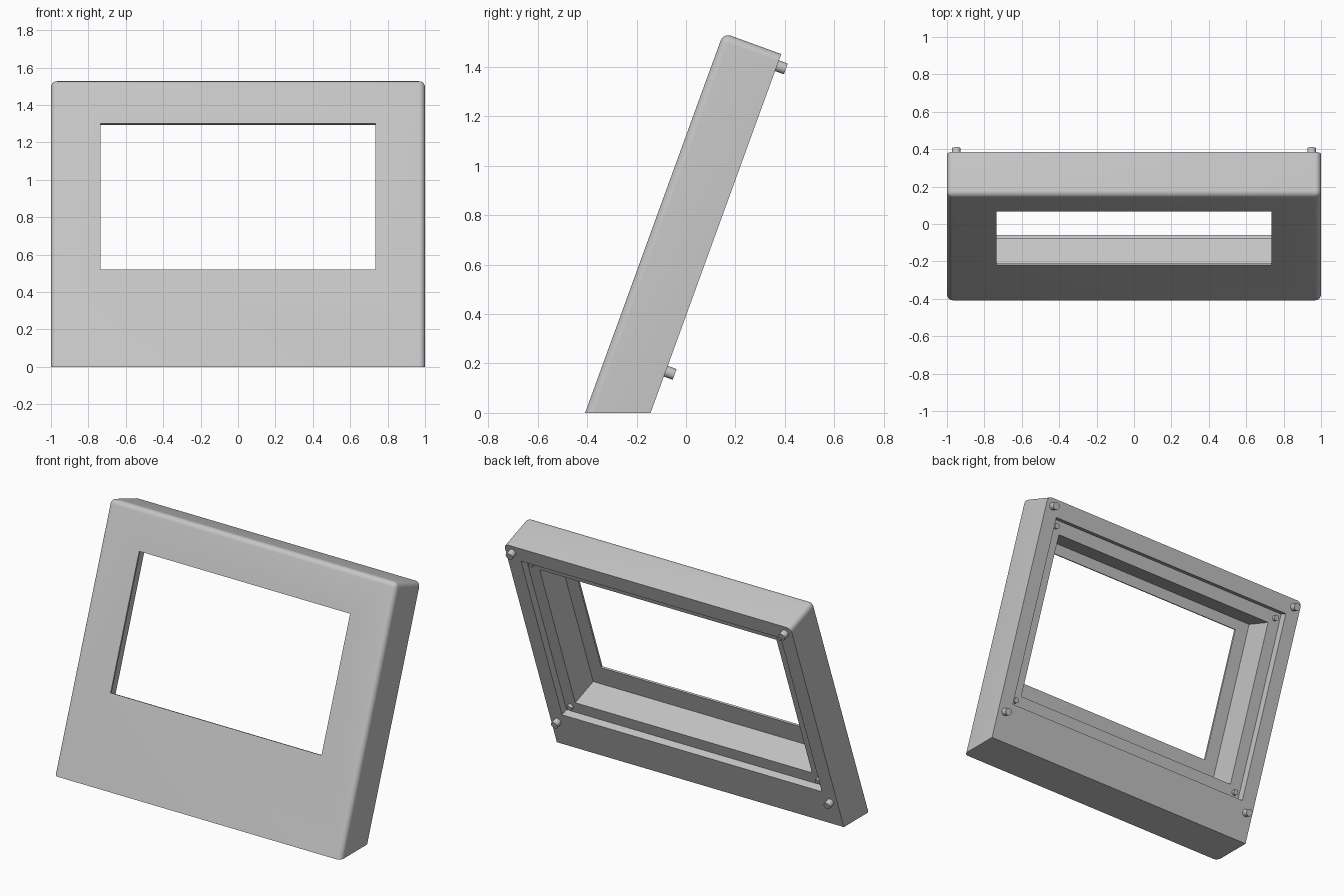
import bpy, bmesh, math
from mathutils import Matrix, Vector

if "Cube" in bpy.data.objects:
    bpy.data.objects.remove(bpy.data.objects["Cube"], do_unlink=True)

# Leaning frame: local x = width, local y = depth from the front, local z = up the slope
TILT = Matrix.Translation((0, -0.408, 0)) @ Matrix.Rotation(math.radians(-20), 4, "X")
THICK, LENGTH = 0.249, 1.635

grey = bpy.data.materials.new("light_grey_plastic")
grey.use_nodes = True
colour = (0.56, 0.56, 0.56, 1)
grey.diffuse_color = colour
grey.node_tree.nodes["Principled BSDF"].inputs["Base Color"].default_value = colour


def finish(name, bm):
    bmesh.ops.recalc_face_normals(bm, faces=bm.faces)
    mesh = bpy.data.meshes.new(name)
    bm.to_mesh(mesh)
    bm.free()
    mesh.materials.append(grey)
    obj = bpy.data.objects.new(name, mesh)
    bpy.context.collection.objects.link(obj)
    return obj


def activate(obj):
    bpy.ops.object.select_all(action="DESELECT")
    obj.select_set(True)
    bpy.context.view_layer.objects.active = obj


def box(half_x, y0, y1, z0, z1):
    bm = bmesh.new()
    size = Matrix.Diagonal((2 * half_x, y1 - y0, z1 - z0, 1))
    centre = Matrix.Translation((0, (y0 + y1) / 2, (z0 + z1) / 2))
    bmesh.ops.create_cube(bm, size=1, matrix=centre @ size)
    return bm


# Solid housing with rounded front and top corner edges
bm = box(1.0, 0, THICK, -0.2, LENGTH)
rounded = []
for e in bm.edges:
    mid = (e.verts[0].co + e.verts[1].co) / 2
    front = mid.y < 0.001 and mid.z > 0
    top_corner = abs(mid.x) > 0.99 and mid.z > LENGTH - 0.01
    if front or top_corner:
        rounded.append(e)
bmesh.ops.bevel(bm, geom=rounded, offset=0.032, segments=6, profile=0.5, affect="EDGES")
bm.transform(TILT)

# Level foot
cut = bmesh.ops.bisect_plane(bm, geom=bm.verts[:] + bm.edges[:] + bm.faces[:],
                             plane_co=Vector(), plane_no=(0, 0, -1), clear_outer=True)
bmesh.ops.contextual_create(bm, geom=[g for g in cut["geom_cut"] if isinstance(g, bmesh.types.BMEdge)])
housing = finish("housing", bm)

# Stepped opening: rear pocket, inner cavity, front window
openings = {
    "rear_pocket": (0.905, 0.202, 0.4, 0.335, 1.53),
    "inner_cavity": (0.825, 0.012, 0.3, 0.415, 1.45),
    "front_window": (0.735, -0.1, 0.1, 0.553, 1.386),
}
for name, dims in openings.items():
    bm = box(*dims)
    bm.transform(TILT)
    cutter = finish(name + "_cutter", bm)
    cutter.hide_render = True
    mod = housing.modifiers.new(name, "BOOLEAN")
    mod.operation = "DIFFERENCE"
    mod.solver = "EXACT"
    mod.object = cutter
    activate(housing)
    bpy.ops.object.modifier_apply(modifier=mod.name)
    bpy.data.objects.remove(cutter, do_unlink=True)
activate(housing)
bpy.ops.object.shade_smooth_by_angle(angle=math.radians(30))


# Four pegs at the corners of a rectangle
def pegs(name, x, heights, radius, y0, y1):
    bm = bmesh.new()
    for side in (-1, 1):
        for z in heights:
            place = Matrix.Translation((side * x, (y0 + y1) / 2, z)) @ Matrix.Rotation(math.pi / 2, 4, "X")
            bmesh.ops.create_cone(bm, cap_ends=True, segments=24, radius1=radius,
                                  radius2=radius, depth=y1 - y0, matrix=place)
    bm.transform(TILT)
    activate(finish(name, bm))
    bpy.ops.object.shade_smooth_by_angle(angle=math.radians(30))


pegs("rear_mounting_pegs", 0.95, (0.27, 1.585), 0.023, THICK - 0.01, 0.287)
pegs("ledge_pegs", 0.865, (0.375, 1.49), 0.017, 0.195, 0.222)
